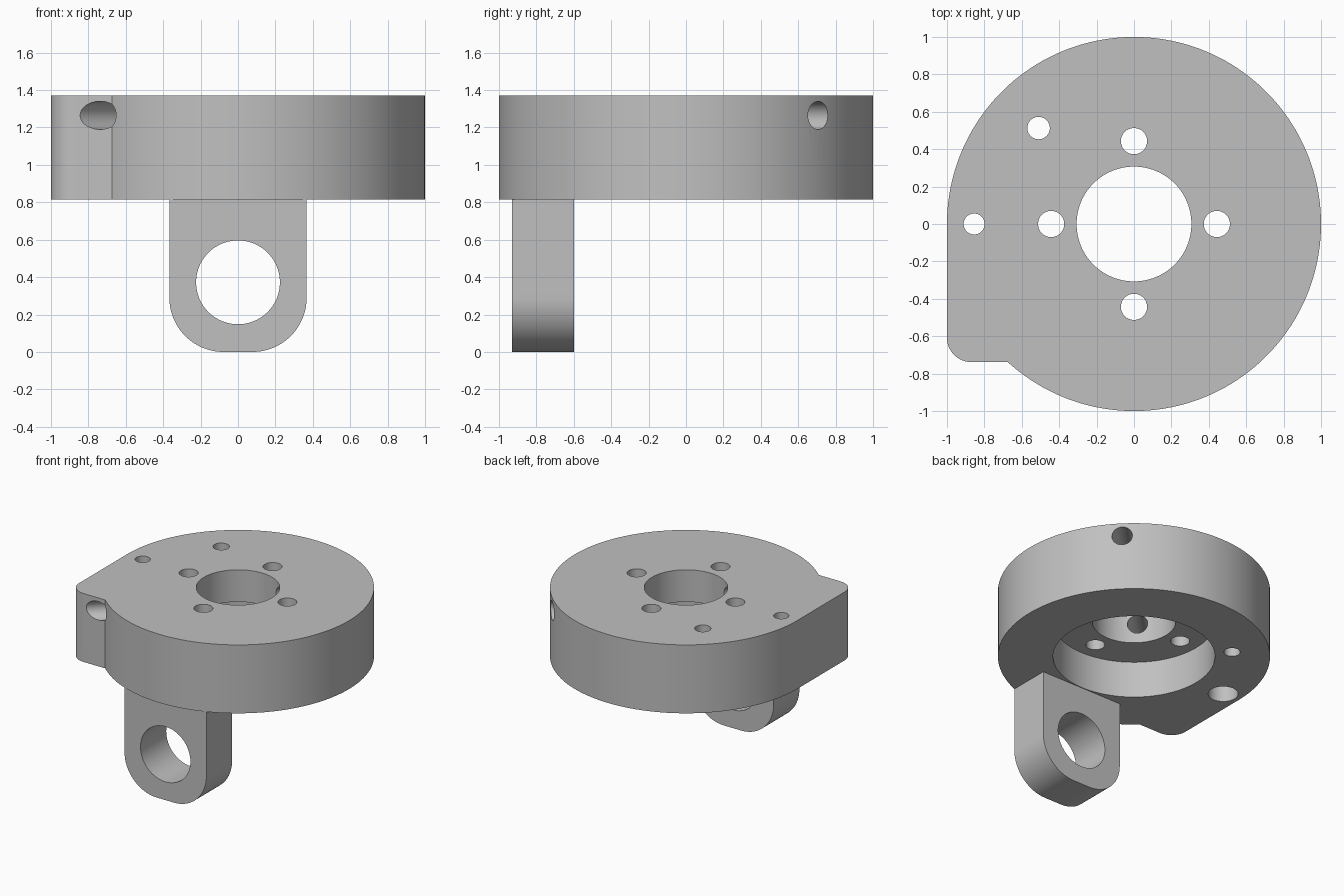
import bpy, bmesh, math
from mathutils import Matrix, Vector

cube = bpy.data.objects.get("Cube")
if cube:
    bpy.data.objects.remove(cube, do_unlink=True)

BOTTOM, TOP = 0.815, 1.37      # body height range
STEP = 1.11                    # ceiling of the wide recess

grey = bpy.data.materials.new("plain grey")
grey.use_nodes = True
COLOUR = (0.53, 0.53, 0.53, 1)
grey.diffuse_color = COLOUR
grey.node_tree.nodes["Principled BSDF"].inputs["Base Color"].default_value = COLOUR


def arc(cx, cy, r, start, end, steps):
    """Points on an arc, angles in degrees."""
    angles = [math.radians(start + (end - start) * i / steps) for i in range(steps + 1)]
    return [(cx + r * math.cos(a), cy + r * math.sin(a)) for a in angles]


def extrude(name, outline, depth, matrix):
    """Solid made by extruding a closed 2D outline along local z."""
    bm = bmesh.new()
    face = bm.faces.new([bm.verts.new((x, y, 0)) for x, y in outline])
    out = bmesh.ops.extrude_face_region(bm, geom=[face])
    moved = [v for v in out["geom"] if isinstance(v, bmesh.types.BMVert)]
    bmesh.ops.translate(bm, verts=moved, vec=(0, 0, depth))
    bmesh.ops.recalc_face_normals(bm, faces=bm.faces)
    bm.transform(matrix)
    mesh = bpy.data.meshes.new(name)
    bm.to_mesh(mesh)
    bm.free()
    obj = bpy.data.objects.new(name, mesh)
    bpy.context.collection.objects.link(obj)
    mesh.materials.append(grey)
    return obj


def rod(start, end, r, sides=64):
    """Round cutter between two points."""
    start, axis = Vector(start), Vector(end) - Vector(start)
    turn = axis.to_track_quat('Z', 'Y').to_matrix().to_4x4()
    circle = arc(0, 0, r, 0, 360, sides)[:-1]
    cutter = extrude("hole_cutter", circle, axis.length, Matrix.Translation(start) @ turn)
    cutter.hide_render = True
    return cutter


def upright(x, y, r, low=BOTTOM - 0.1, high=TOP + 0.1, sides=64):
    return rod((x, y, low), (x, y, high), r, sides)


def finish(obj, cutters):
    """Cut the holes, remove the cutters and shade."""
    bpy.ops.object.select_all(action='DESELECT')
    bpy.context.view_layer.objects.active = obj
    obj.select_set(True)
    for cutter in cutters:
        mod = obj.modifiers.new("hole", 'BOOLEAN')
        mod.operation, mod.solver, mod.object = 'DIFFERENCE', 'EXACT', cutter
        bpy.ops.object.modifier_apply(modifier=mod.name)
        bpy.data.objects.remove(cutter, do_unlink=True)
    bpy.ops.object.shade_smooth_by_angle(angle=math.radians(25))


# Round body with a rounded corner tab at one side
tab_y, tab_r = -0.738, 0.13
tab_angle = math.degrees(math.asin(tab_y))
outline = arc(0, 0, 1, -180 - tab_angle, 180, 144)
outline += arc(-1 + tab_r, tab_y + tab_r, tab_r, 180, 270, 12)
body = extrude("round_body", outline, TOP - BOTTOM, Matrix.Translation((0, 0, BOTTOM)))

cutters = [
    upright(0, 0, 0.595, high=STEP, sides=128),       # wide recess below
    upright(0, 0, 0.307, sides=96),                   # centre bore
    upright(-0.51, 0.513, 0.06),                      # plain side hole
    upright(-0.855, 0, 0.056),                        # stepped side hole
    upright(-0.855, 0, 0.11, high=STEP),
    rod((-1.2, -1.2, 1.265), (1.2, 1.2, 1.265), 0.075),  # diagonal cross hole
]
for i in range(4):                                    # ring of bolt holes
    a = i * math.pi / 2
    cutters.append(upright(0.443 * math.cos(a), 0.443 * math.sin(a), 0.07))
finish(body, cutters)

# Hanging lug with rounded lower corners and a cross hole
half, r = 0.367, 0.29
profile = [(half, BOTTOM), (-half, BOTTOM)]
profile += arc(-half + r, r, r, 180, 270, 24)
profile += arc(half - r, r, r, 270, 360, 24)
lug = extrude("hanging_lug", profile, 0.33,
              Matrix.Translation((0, -0.6, 0)) @ Matrix.Rotation(math.pi / 2, 4, 'X'))
finish(lug, [rod((0, -1.2, 0.372), (0, -0.3, 0.372), 0.224, 96)])
